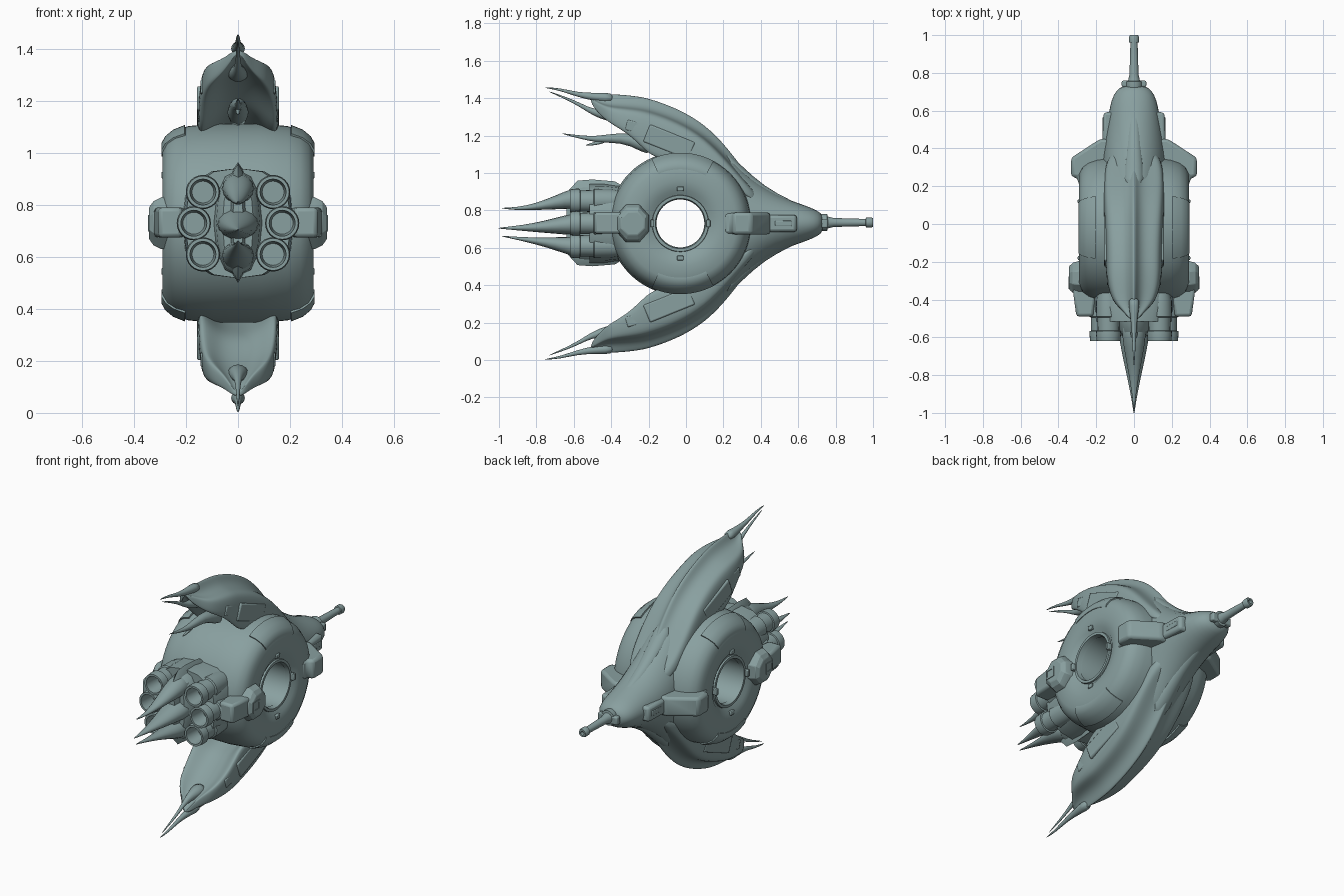
import bpy, bmesh, math
from mathutils import Matrix, Vector

C = 0.73        # height of the mirror plane
RY = -0.03      # y of the ring axis
hull = bpy.data.materials.new("teal_grey_hull")
hull.diffuse_color = (0.25, 0.35, 0.35, 1)


def make(name, verts, faces, mx=False, mz=False, bevel=0, subsurf=0, angle=35):
    """Build a mesh, with optional mirrored copies in x and about z = C."""
    V, F = [], []
    for sx in ((1, -1) if mx else (1,)):
        for sz in ((1, -1) if mz else (1,)):
            o = len(V)
            V += [(sx * x, y, C + sz * (z - C)) for x, y, z in verts]
            F += [[i + o for i in f] for f in faces]
    me = bpy.data.meshes.new(name)
    me.from_pydata(V, [], F)
    bm = bmesh.new()
    bm.from_mesh(me)
    bmesh.ops.remove_doubles(bm, verts=bm.verts, dist=1e-5)
    bmesh.ops.recalc_face_normals(bm, faces=bm.faces)
    bm.to_mesh(me)
    bm.free()
    ob = bpy.data.objects.new(name, me)
    bpy.context.collection.objects.link(ob)
    me.materials.append(hull)
    if bevel:
        m = ob.modifiers.new("bevel", 'BEVEL')
        m.width, m.segments = bevel, 2
    if subsurf:
        m = ob.modifiers.new("subsurf", 'SUBSURF')
        m.levels = m.render_levels = subsurf
    bpy.ops.object.select_all(action='DESELECT')
    ob.select_set(True)
    bpy.context.view_layer.objects.active = ob
    if subsurf:
        bpy.ops.object.shade_smooth()
    else:
        bpy.ops.object.shade_smooth_by_angle(angle=math.radians(angle))
    return ob


def loft(name, rings, **kw):
    n = len(rings[0])
    faces = [[a * n + i, a * n + (i + 1) % n, (a + 1) * n + (i + 1) % n, (a + 1) * n + i]
             for a in range(len(rings) - 1) for i in range(n)]
    faces += [list(range(n))[::-1], [(len(rings) - 1) * n + i for i in range(n)]]
    return make(name, [p for r in rings for p in r], faces, **kw)


def oval(y, z, w, h, p=2.0, n=16, x=0):
    """Superellipse section across y."""
    pts = []
    for i in range(n):
        c, s = math.cos(2 * math.pi * i / n), math.sin(2 * math.pi * i / n)
        pts.append((x + math.copysign(abs(c) ** (2 / p), c) * w, y,
                    z + math.copysign(abs(s) ** (2 / p), s) * h))
    return pts


def revolve_x(name, prof, a0=0, a1=360, steps=64, **kw):
    """Sweep a closed (x, radius) profile round the ring axis."""
    rings = []
    for k in range(steps + 1):
        a = math.radians(a0 + (a1 - a0) * k / steps)
        rings.append([(x, RY + r * math.cos(a), C + r * math.sin(a)) for x, r in prof])
    n = len(prof)
    faces = [[a * n + i, a * n + (i + 1) % n, (a + 1) * n + (i + 1) % n, (a + 1) * n + i]
             for a in range(steps) for i in range(n)]
    if a1 - a0 != 360:
        faces += [list(range(n)), [steps * n + i for i in range(n)]]
    return make(name, [p for r in rings for p in r], faces, **kw)


def prism(name, outline, z0, z1, **kw):
    """Extrude an (x, y) outline in z."""
    return loft(name, [[(x, y, z) for x, y in outline] for z in (z0, z1)], **kw)


def box(name, c, s, rx=0, **kw):
    m = Matrix.Rotation(math.radians(rx), 3, 'X')
    q = [(-1, -1), (1, -1), (1, 1), (-1, 1)]
    rings = [[tuple(Vector(c) + m @ Vector((a * s[0] / 2, b * s[1] / 2, t * s[2] / 2)))
              for a, b in q] for t in (-1, 1)]
    return loft(name, rings, **kw)


# ring-shaped main body with its open hub
half = [(0.24, 0.13), (0.265, 0.14), (0.27, 0.16), (0.285, 0.18), (0.291, 0.23),
        (0.29, 0.30), (0.272, 0.335), (0.24, 0.358), (0.19, 0.374), (0.09, 0.383)]
revolve_x("ring_body", half + [(-x, r) for x, r in half[::-1]])
revolve_x("hub_rim", [(0.25, 0.128), (0.278, 0.134), (0.278, 0.15), (0.25, 0.155)], mx=True)

# raised armour on the ring shoulders and small blocks round the hub
shoulder = [(0.20, 0.36), (0.205, 0.378), (0.25, 0.36), (0.28, 0.335), (0.295, 0.308), (0.294, 0.29), (0.27, 0.29)]
revolve_x("shoulder_armour", shoulder, 62, 114, 14, mx=True, mz=True)
box("hub_block", (0.28, RY, C + 0.185), (0.03, 0.035, 0.025), mx=True, mz=True, bevel=0.004)
for y in (-0.18, 0.12):
    box("hub_side_block", (0.283, y, C), (0.03, 0.02, 0.04), mx=True, bevel=0.004)

# tapering nose
loft("nose", [oval(y, C, w, h, p) for y, w, h, p in (
    (0.10, 0.17, 0.42, 2), (0.22, 0.175, 0.385, 2), (0.30, 0.175, 0.295, 1.9),
    (0.38, 0.17, 0.225, 1.8), (0.48, 0.155, 0.158, 1.8), (0.58, 0.138, 0.118, 1.9),
    (0.66, 0.122, 0.09, 2), (0.705, 0.098, 0.068, 2), (0.735, 0.06, 0.045, 2))], subsurf=1)
# draped ridge folds along the nose
loft("nose_ridge", [oval(y, z, w, h, 2, 8) for y, z, w, h in (
    (0.18, 1.09, 0.07, 0.07), (0.3, 0.985, 0.055, 0.055), (0.42, 0.885, 0.045, 0.045),
    (0.56, 0.825, 0.035, 0.03), (0.70, 0.775, 0.02, 0.015))], mz=True, subsurf=1)

# gun: collar, flare, barrel and muzzle
loft("gun_barrel", [oval(y, C + 0.005, r, r, 2, 20) for y, r in (
    (0.70, 0.04), (0.725, 0.045), (0.755, 0.045), (0.757, 0.032), (0.79, 0.024), (0.96, 0.019),
    (0.962, 0.026), (0.99, 0.027), (1.0, 0.022), (1.0, 0.012), (0.97, 0.011))])
box("gun_collar", (0, 0.742, C), (0.13, 0.034, 0.05), bevel=0.008)


# swept shell fins above and below: narrow crest, square shoulders, hollow underside
def fin_ring(y, zt, w, zs):
    d = zt - zs
    s = min(0.5 * d, 0.09)
    h = [(0.0, zt), (0.14 * w, zt - 0.62 * s), (0.42 * w, zt - 0.95 * s), (0.84 * w, zt - s),
         (0.98 * w, zt - s - 0.25 * (d - s)), (1.03 * w, zs), (0.85 * w, zs), (0.45 * w, zs + 0.22 * d), (0, zs + 0.25 * d)]
    return [(x, y, z) for x, z in h] + [(-x, y, z) for x, z in h[-2:0:-1]]

loft("shell_fin", [fin_ring(*s) for s in (
    (0.40, 0.91, 0.11, 0.82), (0.32, 1.015, 0.15, 0.88), (0.22, 1.155, 0.16, 0.95),
    (0.10, 1.28, 0.16, 1.02), (-0.05, 1.365, 0.155, 1.05), (-0.18, 1.41, 0.152, 1.08),
    (-0.24, 1.425, 0.15, 1.14), (-0.32, 1.435, 0.14, 1.215), (-0.41, 1.44, 0.115, 1.265),
    (-0.46, 1.432, 0.06, 1.31), (-0.51, 1.425, 0.02, 1.37))], mz=True, subsurf=2)
box("fin_plate", (0.143, -0.09, 1.165), (0.03, 0.26, 0.10), -22, mx=True, mz=True, bevel=0.008)
box("fin_rear_plate", (0.133, -0.27, 1.245), (0.022, 0.10, 0.055), -15, mx=True, mz=True, bevel=0.006)


def tine(name, pts, **kw):
    loft(name, [oval(y, z, w, h, 2, 8) for y, z, w, h in pts], subsurf=1, **kw)

# wispy points trailing from the fins
tine("upper_tine", ((-0.38, 1.40, 0.04, 0.035), (-0.48, 1.405, 0.022, 0.024), (-0.58, 1.418, 0.012, 0.014),
                    (-0.67, 1.447, 0.008, 0.008), (-0.76, 1.457, 0.002, 0.002)), mz=True)
tine("lower_tine", ((-0.34, 1.31, 0.06, 0.05), (-0.43, 1.31, 0.035, 0.035), (-0.50, 1.325, 0.016, 0.018),
                    (-0.56, 1.36, 0.01, 0.013), (-0.63, 1.395, 0.007, 0.008), (-0.74, 1.438, 0.002, 0.002)), mz=True)
tine("hanging_tine", ((-0.18, 1.13, 0.06, 0.06), (-0.30, 1.185, 0.035, 0.035), (-0.40, 1.185, 0.025, 0.026),
                      (-0.48, 1.18, 0.018, 0.018), (-0.56, 1.19, 0.01, 0.01), (-0.67, 1.212, 0.002, 0.002)))
tine("hanging_barb", ((-0.42, 1.18, 0.012, 0.02), (-0.49, 1.155, 0.01, 0.01), (-0.54, 1.148, 0.002, 0.002)))

# engine block with a thin centre keel
loft("engine_block", [oval(y, C, w, h, p) for y, w, h, p in (
    (-0.25, 0.22, 0.20, 3), (-0.36, 0.215, 0.20, 3), (-0.44, 0.212, 0.212, 2.6),
    (-0.515, 0.205, 0.212, 2.4))], angle=40)
loft("engine_core", [oval(y, C, w, h, 2.2, 12) for y, w, h in (
    (-0.5, 0.095, 0.205), (-0.57, 0.085, 0.20), (-0.60, 0.06, 0.17))], angle=40)
loft("engine_keel", [oval(y, C + 0.003, w, h, 2, 12) for y, w, h in (
    (-0.28, 0.05, 0.16), (-0.38, 0.045, 0.222), (-0.50, 0.04, 0.232), (-0.58, 0.035, 0.226), (-0.64, 0.02, 0.16))])

# six hollow thruster nozzles
for x, z, mz in ((0.135, 0.85, True), (0.17, C, False)):
    loft("thruster", [oval(y, z, r, r, 2, 24, x) for y, r in (
        (-0.32, 0.05), (-0.40, 0.064), (-0.49, 0.066), (-0.495, 0.058), (-0.565, 0.057), (-0.567, 0.065), (-0.585, 0.066),
        (-0.62, 0.062), (-0.62, 0.050), (-0.57, 0.046), (-0.522, 0.042))], mx=True, mz=mz)

# three pointed tails between the thrusters
for name, pts in (
    ("upper_tail", ((-0.50, 0.865, 0.07, 0.075), (-0.60, 0.865, 0.07, 0.062), (-0.70, 0.842, 0.05, 0.04),
                    (-0.80, 0.82, 0.03, 0.02), (-0.90, 0.808, 0.012, 0.009), (-0.99, 0.812, 0.002, 0.002))),
    ("middle_tail", ((-0.50, C, 0.10, 0.08), (-0.62, 0.725, 0.085, 0.062), (-0.72, 0.715, 0.062, 0.042),
                     (-0.82, 0.708, 0.038, 0.025), (-0.92, 0.705, 0.015, 0.011), (-1.01, 0.705, 0.002, 0.002))),
    ("lower_tail", ((-0.50, 0.60, 0.07, 0.075), (-0.60, 0.605, 0.07, 0.058), (-0.70, 0.622, 0.05, 0.038),
                    (-0.80, 0.636, 0.03, 0.02), (-0.90, 0.65, 0.012, 0.009), (-0.99, 0.663, 0.002, 0.002)))):
    tine(name, pts)

# rear side pods: chamfered octagons with tail boxes and hatches
octagon = [(math.cos(math.pi * (k + 0.5) / 4) / 0.924, math.sin(math.pi * (k + 0.5) / 4) / 0.924) for k in range(8)]
loft("rear_pod", [[(x, -0.285 + a * u, C + b * v) for u, v in octagon] for x, a, b in (
    (0.18, 0.09, 0.1), (0.295, 0.088, 0.1), (0.325, 0.08, 0.085), (0.343, 0.062, 0.06))], mx=True, bevel=0.004, angle=25)
prism("rear_pod_box", [(0.2, -0.34), (0.325, -0.34), (0.305, -0.49), (0.215, -0.49)],
      0.675, 0.79, mx=True, bevel=0.015)
for z in (C - 0.025, C + 0.025):
    box("hatch_frame", (0.342, -0.315, z), (0.009, 0.06, 0.012), mx=True)
for y in (-0.339, -0.285):
    box("hatch_side", (0.342, y, C), (0.009, 0.012, 0.062), mx=True)

# front side pods, and cheek boxes on the nose
prism("front_pod", [(0.1, 0.2), (0.29, 0.2), (0.30, 0.245), (0.333, 0.25), (0.333, 0.35), (0.18, 0.45), (0.1, 0.45)],
      0.672, 0.788, mx=True, bevel=0.018)
prism("nose_cheek", [(0.05, 0.36), (0.17, 0.36), (0.162, 0.59), (0.05, 0.60)],
      0.685, 0.775, mx=True, bevel=0.015)
box("cheek_slot", (0.16, 0.52, C), (0.014, 0.09, 0.03), mx=True, bevel=0.004)
